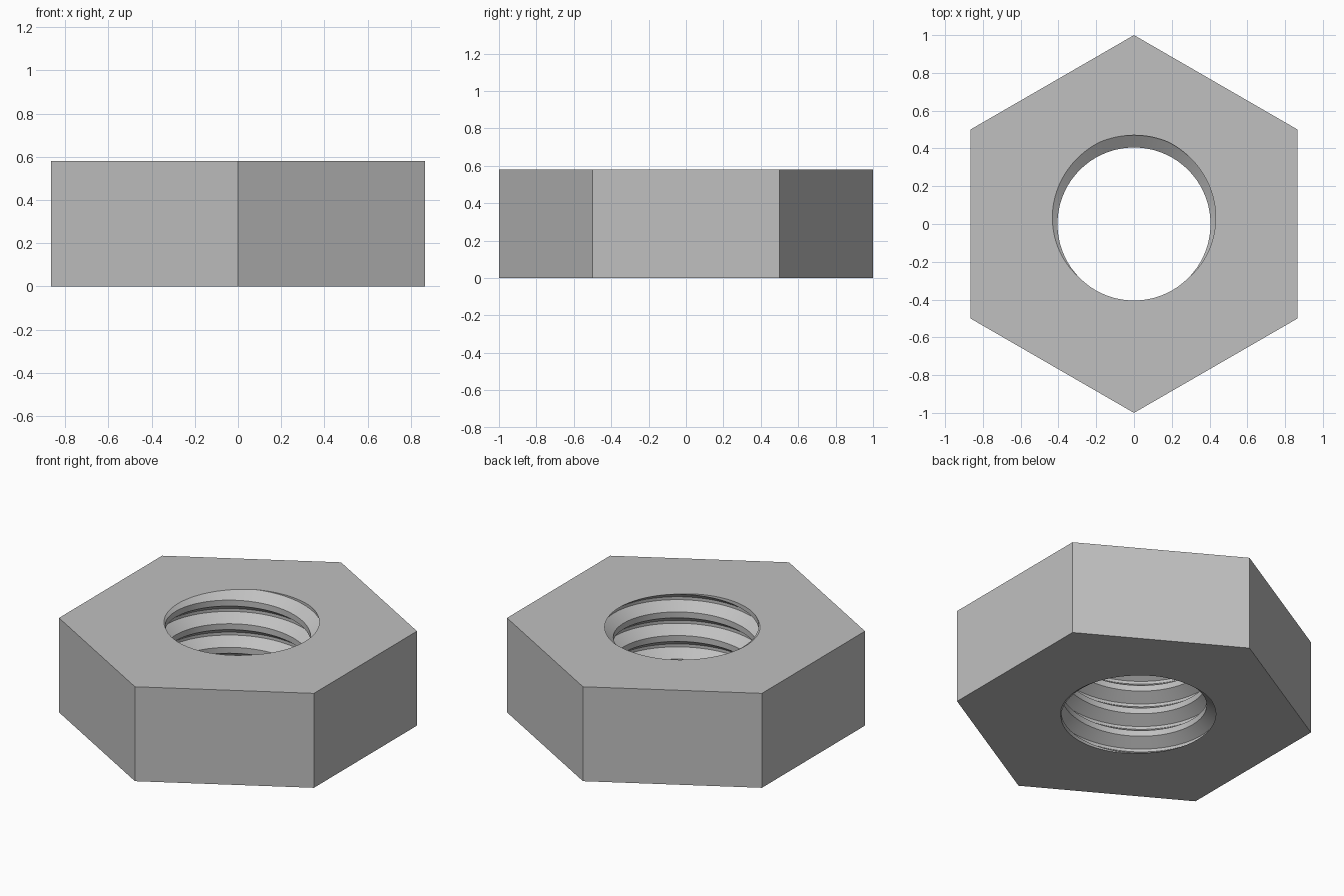
import bpy, bmesh
from math import cos, sin, radians, pi, tau

cube = bpy.data.objects.get("Cube")
if cube:
    bpy.data.objects.remove(cube, do_unlink=True)

HEIGHT = 0.58
CORNER = 1.0                 # hexagon corner radius
MINOR, MAJOR = 0.405, 0.47   # thread crest and root radii
PITCH = 0.145
STEPS = 144                  # columns around the axis, a multiple of 12
ROOT, CREST = 0.0625, 0.375  # half root width and crest start, in pitches
PHASE = HEIGHT / PITCH - 0.25


def hex_radius(a):
    """Distance to the hexagon side, with corners on the y axis."""
    return CORNER * cos(pi / 6) / cos((a + pi / 6) % (pi / 3) - pi / 6)


def bore_radius(a, z):
    """Trapezoidal right-handed thread profile."""
    u = z / PITCH - a / tau - PHASE
    d = abs(u - round(u))
    t = min(max((d - ROOT) / (CREST - ROOT), 0), 1)
    return MAJOR + (MINOR - MAJOR) * t


def section(a):
    """Closed (radius, height) loop of the nut at one angle."""
    loop = [(hex_radius(a), 0), (hex_radius(a), HEIGHT)]
    for turn in range(6, -8, -1):
        for edge in (CREST, ROOT, -ROOT, -CREST):
            z = PITCH * (turn + edge + a / tau + PHASE - 4)
            z = min(max(z, 0), HEIGHT)
            loop.append((bore_radius(a, z), z))
    return loop


# Sweep the section around the axis, then weld the helix seam
bm = bmesh.new()
columns = []
for i in range(STEPS + 1):
    a = tau * i / STEPS
    columns.append([bm.verts.new((r * cos(a), r * sin(a), z)) for r, z in section(a)])
for left, right in zip(columns, columns[1:]):
    for j in range(len(left)):
        k = (j + 1) % len(left)
        bm.faces.new((left[j], right[j], right[k], left[k]))
bmesh.ops.remove_doubles(bm, verts=bm.verts, dist=1e-5)
bmesh.ops.recalc_face_normals(bm, faces=bm.faces)

# Merge each flat outer side into one face
inner = CORNER * cos(radians(30)) - 0.01
outer = [e for e in bm.edges
         if all(v.co.xy.length > inner for v in e.verts)
         and abs(e.verts[0].co.z - e.verts[1].co.z) > HEIGHT / 2]
bmesh.ops.dissolve_limit(bm, angle_limit=radians(1), edges=outer, verts=[])

mesh = bpy.data.meshes.new("hex_nut")
bm.to_mesh(mesh)
bm.free()
nut = bpy.data.objects.new("hex_nut", mesh)
bpy.context.collection.objects.link(nut)

# Plain grey metal
grey = bpy.data.materials.new("grey_metal")
grey.use_nodes = True
colour = (0.53, 0.53, 0.53, 1)
grey.diffuse_color = colour
grey.node_tree.nodes["Principled BSDF"].inputs["Base Color"].default_value = colour
mesh.materials.append(grey)

bpy.ops.object.select_all(action="DESELECT")
nut.select_set(True)
bpy.context.view_layer.objects.active = nut
bpy.ops.object.shade_smooth_by_angle(angle=radians(25))
